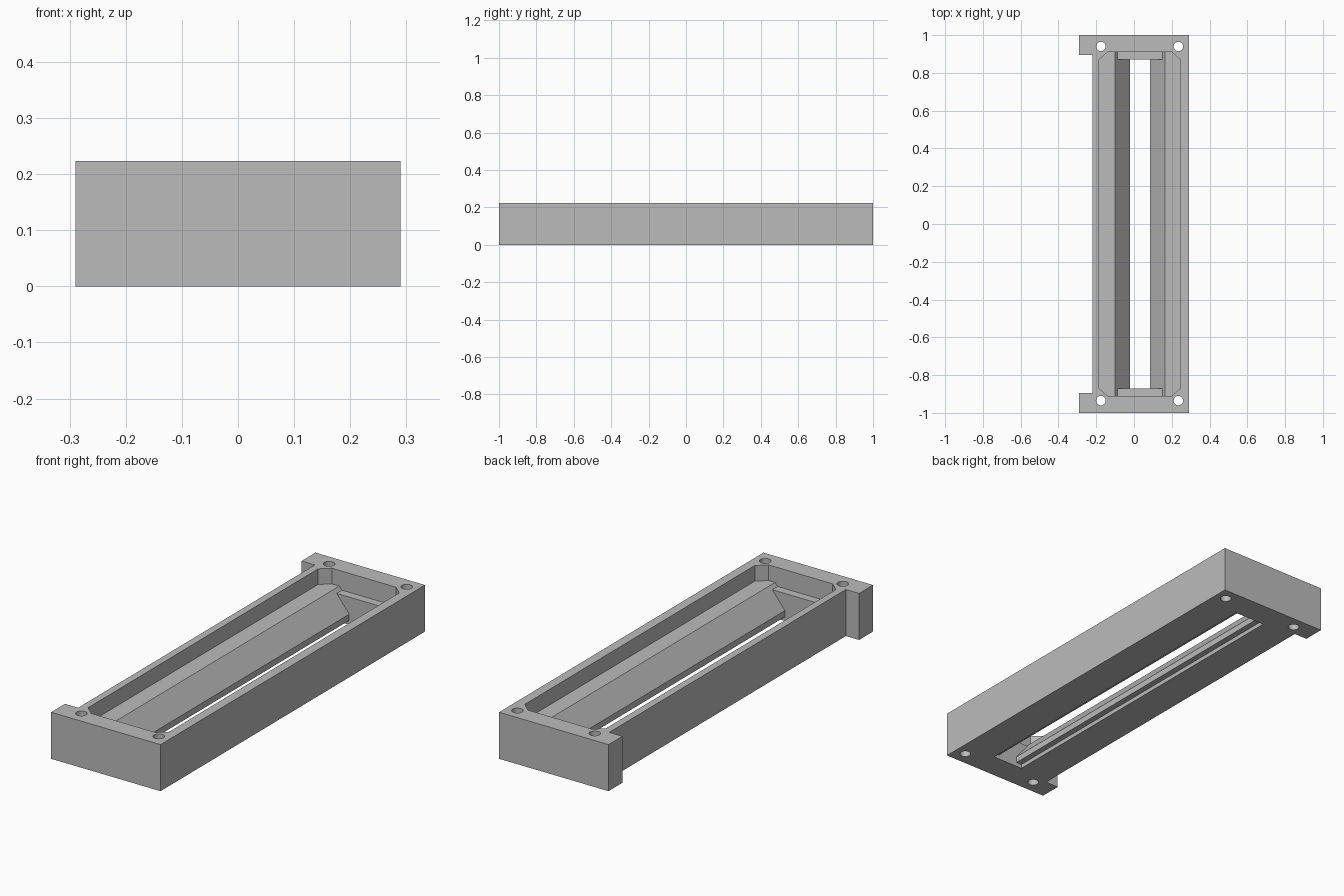
import bpy, bmesh, math
from mathutils import Matrix

cube = bpy.data.objects.get("Cube")
if cube:
    bpy.data.objects.remove(cube, do_unlink=True)

grey = bpy.data.materials.new("plain grey")
grey.use_nodes = True
grey.diffuse_color = (0.5, 0.5, 0.5, 1)
grey.node_tree.nodes["Principled BSDF"].inputs["Base Color"].default_value = (0.5, 0.5, 0.5, 1)

H = 0.223          # overall height
LEDGE = 0.148      # floor of the upper pocket
BLOCK = 0.132      # top of the end blocks in the trough
LIP = 0.05         # foot of the sloped trough sides
MID = 0.0325       # centre line of the slot


def prism(name, points, start, end, axis="Z"):
    """Extrude a closed profile: (x, y) along Z or (x, z) along Y."""
    bm = bmesh.new()
    if axis == "Z":
        verts = [bm.verts.new((x, y, start)) for x, y in points]
        step = (0, 0, end - start)
    else:
        verts = [bm.verts.new((x, start, z)) for x, z in points]
        step = (0, end - start, 0)
    base = bm.faces.new(verts)
    top = bmesh.ops.extrude_face_region(bm, geom=[base])["geom"]
    bmesh.ops.translate(bm, vec=step, verts=[v for v in top if isinstance(v, bmesh.types.BMVert)])
    bmesh.ops.recalc_face_normals(bm, faces=bm.faces)
    mesh = bpy.data.meshes.new(name)
    bm.to_mesh(mesh)
    bm.free()
    mesh.materials.append(grey)
    obj = bpy.data.objects.new(name, mesh)
    bpy.context.scene.collection.objects.link(obj)
    return obj


def cut(target, cutter):
    """Subtract a cutter, bake the result and delete the cutter."""
    cutter.hide_render = True
    mod = target.modifiers.new("cut", "BOOLEAN")
    mod.operation = "DIFFERENCE"
    mod.solver = "EXACT"
    mod.object = cutter
    bpy.context.view_layer.update()
    graph = bpy.context.evaluated_depsgraph_get()
    mesh = bpy.data.meshes.new_from_object(target.evaluated_get(graph))
    target.modifiers.clear()
    target.data = mesh
    bpy.data.objects.remove(cutter, do_unlink=True)


def box(x0, x1, y):
    return [(x0, -y), (x1, -y), (x1, y), (x0, y)]


def half_width(z):
    """Half width of the trough at a height on its sloped sides."""
    return 0.0525 + 0.08 * (z - LIP) / (LEDGE - LIP)


# Housing body with two mounting tabs on one side
housing = prism("housing", [(-0.29, -1), (0.29, -1), (0.29, 1), (-0.29, 1),
                            (-0.29, 0.895), (-0.22, 0.895),
                            (-0.22, -0.895), (-0.29, -0.895)], 0, H)

# Upper pocket with chamfered corners
px, py, cx, cy = 0.215, 0.91, 0.045, 0.04
quarter = [(px, py - cy), (px - cx, py)]
outline = quarter + [(-x, y) for x, y in reversed(quarter)]
outline += [(-x, -y) for x, y in outline]
cut(housing, prism("pocket_cutter", [(x + 0.03, y) for x, y in outline], LEDGE, H + 0.1))

# Sloped trough down to the open slot, leaving a low block at each end
w, top = half_width(LEDGE), half_width(BLOCK)
above = LEDGE + 0.02
cut(housing, prism("trough_cutter", [
    (MID - 0.0525, -0.1), (MID + 0.0525, -0.1), (MID + 0.0525, LIP),
    (MID + w, LEDGE), (MID + w, above), (MID - w, above),
    (MID - w, LEDGE), (MID - 0.0525, LIP)], -0.87, 0.87, "Y"))
cut(housing, prism("trough_end_cutter", [
    (MID - top, BLOCK), (MID + top, BLOCK), (MID + w, LEDGE), (MID + w, above),
    (MID - w, above), (MID - w, LEDGE)], -0.91, 0.91, "Y"))

# Shallow rebate around the slot underneath
cut(housing, prism("rebate_cutter", box(MID - 0.082, MID + 0.082, 0.87), -0.1, 0.02))

# Screw holes through the four corners
for x in (-0.175, 0.235):
    for y in (-0.935, 0.94):
        ring = [(x + 0.025 * math.cos(math.tau * i / 32),
                 y + 0.025 * math.sin(math.tau * i / 32)) for i in range(32)]
        cut(housing, prism("hole_cutter", ring, -0.1, H + 0.1))

# Smooth hole walls, sharp edges elsewhere
bpy.ops.object.select_all(action="DESELECT")
housing.select_set(True)
bpy.context.view_layer.objects.active = housing
bpy.ops.object.shade_smooth_by_angle(angle=math.radians(25))
